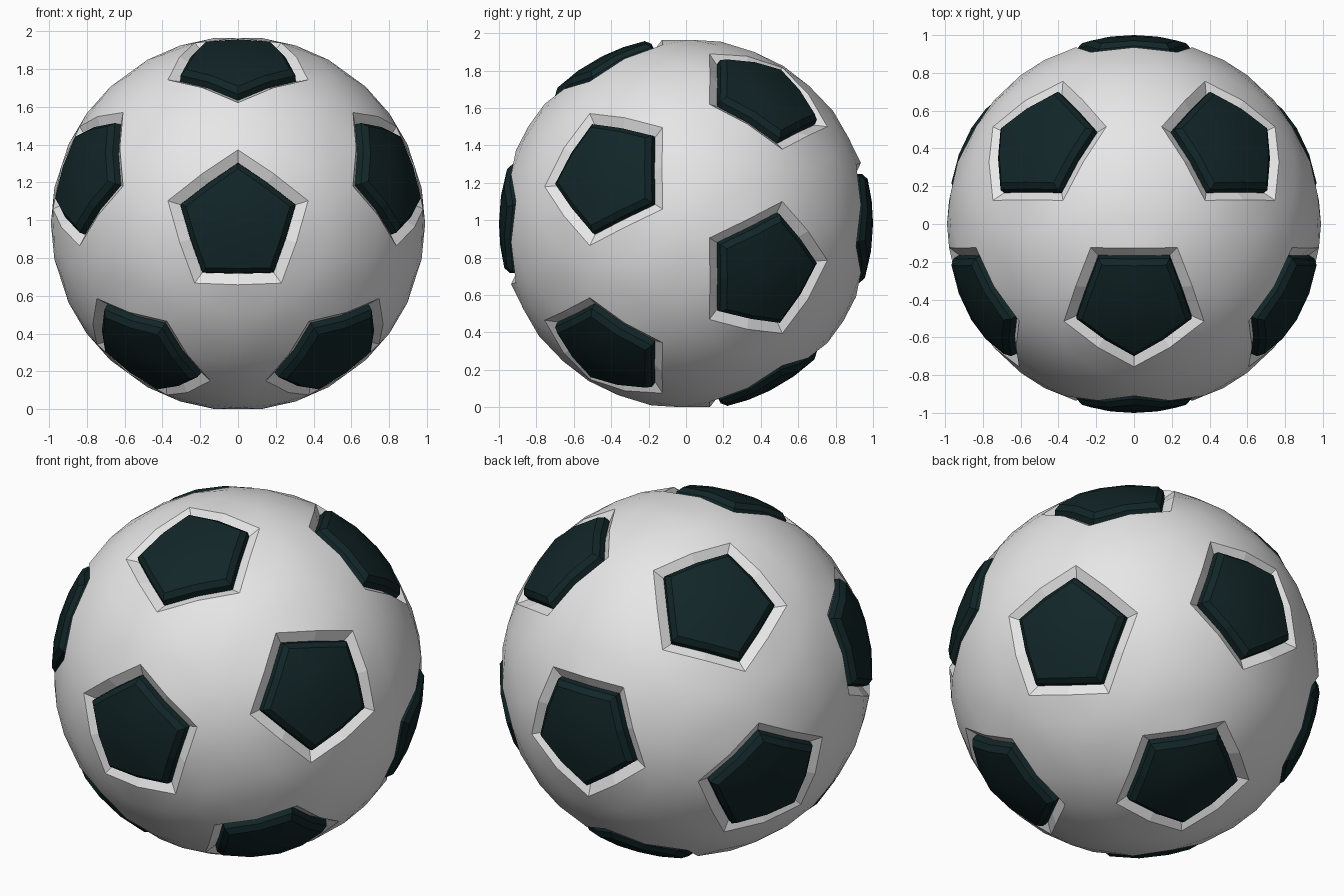
import bpy, bmesh, math
from mathutils import Vector
from itertools import combinations

if "Cube" in bpy.data.objects:
    bpy.data.objects.remove(bpy.data.objects["Cube"])

R = 0.99                      # radius of the pale shell
RIM = (0.39, 0.91)            # (corner radius, height along axis) of each panel opening
GROOVE = (0.322, 0.888)       # bottom of the sloped groove


def material(name, rgb):
    m = bpy.data.materials.new(name)
    m.diffuse_color = (*rgb, 1)
    m.use_nodes = True
    m.node_tree.nodes["Principled BSDF"].inputs["Base Color"].default_value = m.diffuse_color
    return m


white = material("pale_grey", (0.8, 0.8, 0.8))
dark = material("dark_teal", (0.006, 0.019, 0.021))

# Twelve panel directions: front, back, and two rings of five
axes = [Vector((0, -1, 0)), Vector((0, 1, 0))]
c, s = 1 / math.sqrt(5), 2 / math.sqrt(5)
for k in range(5):
    for y, start in ((-c, 90), (c, -90)):
        a = math.radians(start + 72 * k)
        axes.append(Vector((s * math.cos(a), y, s * math.sin(a))))


def near(a, b):
    return abs(a.dot(b) - c) < 0.01


def corner(a, b, rho, h):
    """Pentagon corner around axis a, pointing at neighbour b."""
    t = (b - a * a.dot(b)).normalized()
    return a * h + t * rho


def loop(a, rho, h):
    """Ten points, anticlockwise from outside: corners and bulged edge middles."""
    nb = [b for b in axes if near(a, b)]
    u = (nb[0] - a * c).normalized()
    v = a.cross(u)
    nb.sort(key=lambda b: math.atan2(b.dot(v), b.dot(u)))
    pts = [corner(a, b, rho, h) for b in nb]
    out = []
    for i, p in enumerate(pts):
        q = pts[(i + 1) % 5]
        out += [p, (p + q).normalized() * p.length]
    return out


def bridge(bm, low, high, smooth):
    n = len(low)
    for i in range(n):
        j = (i + 1) % n
        f = bm.faces.new((low[i], low[j], high[j], high[i]))
        f.smooth = smooth


def finish(bm, name, mat):
    me = bpy.data.meshes.new(name)
    bm.to_mesh(me)
    bm.free()
    me.materials.append(mat)
    ob = bpy.data.objects.new(name, me)
    bpy.context.collection.objects.link(ob)
    return ob


# Pale shell: twenty hexagons, subdivided and rounded
bm = bmesh.new()
for a, b, d in combinations(axes, 3):
    if near(a, b) and near(b, d) and near(a, d):
        if (b - a).cross(d - a).dot(a) < 0:
            b, d = d, b
        pairs = ((a, b), (b, a), (b, d), (d, b), (d, a), (a, d))
        bm.faces.new([bm.verts.new(corner(p, q, *RIM)) for p, q in pairs])
bmesh.ops.remove_doubles(bm, verts=bm.verts[:], dist=0.001)
bmesh.ops.poke(bm, faces=bm.faces[:])
bmesh.ops.subdivide_edges(bm, edges=bm.edges[:], cuts=1, use_grid_fill=True)
for v in bm.verts:
    v.co = v.co.normalized() * R
for f in bm.faces:
    f.smooth = True

# Flat sloped groove inside every opening, with a floor under the panel
for a in axes:
    outer = [bm.verts.new(p.normalized() * R) for p in loop(a, *RIM)]
    inner = [bm.verts.new(p) for p in loop(a, *GROOVE)]
    bridge(bm, outer, inner, False)
    bm.faces.new(inner)
bmesh.ops.remove_doubles(bm, verts=bm.verts[:], dist=0.001)
for e in bm.edges:
    if any(not f.smooth for f in e.link_faces):
        e.smooth = False
shell = finish(bm, "ball_shell", white)

# Dark raised panels: walls, bevel, then a shallow dome
bm = bmesh.new()
for a in axes:
    rings = [[bm.verts.new(p) for p in loop(a, rho, h)] for rho, h in
             ((0.322, 0.875), (0.320, 0.925), (0.29, 0.957), (0.15, 0.989))]
    for i in range(3):
        bridge(bm, rings[i], rings[i + 1], i == 2)
    top = bm.verts.new(a)
    for i in range(10):
        bm.faces.new((rings[3][i], rings[3][(i + 1) % 10], top)).smooth = True
panels = finish(bm, "pentagon_panels", dark)

# Stand the ball on the ground
lift = -min(v.co.z for ob in (shell, panels) for v in ob.data.vertices)
for ob in (shell, panels):
    ob.location.z = lift
